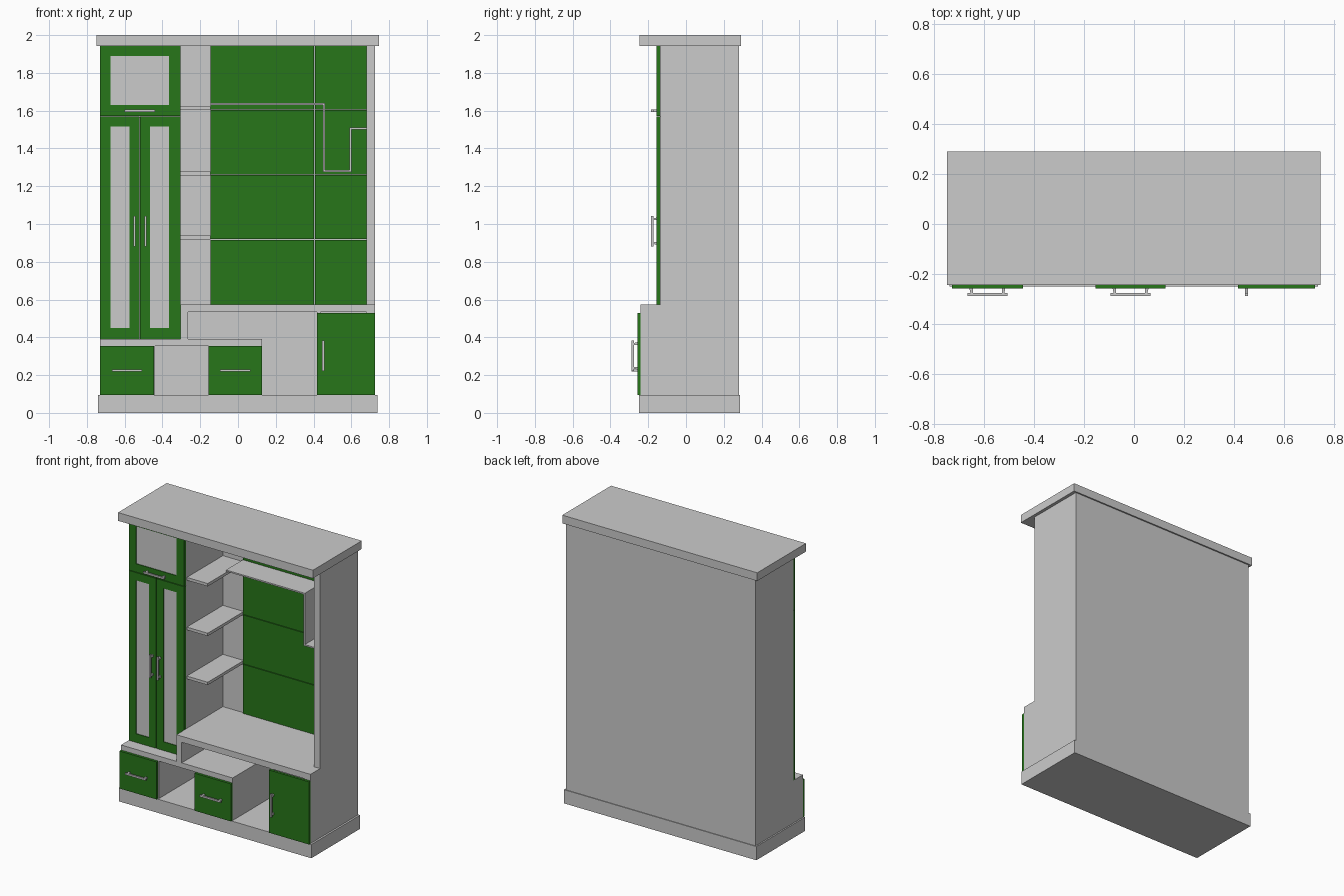
import bpy, bmesh
from mathutils import Vector

if "Cube" in bpy.data.objects:
    bpy.data.objects.remove(bpy.data.objects["Cube"])

green = bpy.data.materials.new("green_panel")
green.diffuse_color = (0.02, 0.18, 0.01, 1)
green.use_nodes = True
green.node_tree.nodes["Principled BSDF"].inputs["Base Color"].default_value = green.diffuse_color


def finish(name, bm, mat=None):
    bmesh.ops.recalc_face_normals(bm, faces=bm.faces)
    me = bpy.data.meshes.new(name)
    bm.to_mesh(me)
    bm.free()
    ob = bpy.data.objects.new(name, me)
    bpy.context.collection.objects.link(ob)
    if mat:
        me.materials.append(mat)
    return ob


def box(name, x, y, z, mat=None):
    bm = bmesh.new()
    bmesh.ops.create_cube(bm, size=1)
    for v in bm.verts:
        v.co = Vector([(r[0] + r[1]) / 2 + c * (r[1] - r[0]) for r, c in zip((x, y, z), v.co)])
    return finish(name, bm, mat)


def extrude(name, polys, vec, mat=None):
    """Extrude one or more touching polygons along vec."""
    bm = bmesh.new()
    faces = [bm.faces.new([bm.verts.new(p) for p in poly]) for poly in polys]
    bmesh.ops.remove_doubles(bm, verts=bm.verts, dist=1e-5)
    r = bmesh.ops.extrude_face_region(bm, geom=bm.faces[:])
    bmesh.ops.translate(bm, vec=vec, verts=[g for g in r["geom"] if isinstance(g, bmesh.types.BMVert)])
    return finish(name, bm, mat)


def door(name, x, z, px, pz):
    """Green frame with a slightly recessed grey pane."""
    y0, y1 = -0.155, -0.137
    rect = lambda a, b: [(a[0], y0, b[0]), (a[1], y0, b[0]), (a[1], y0, b[1]), (a[0], y0, b[1])]
    o, i = rect(x, z), rect(px, pz)
    ring = [[o[k], o[(k + 1) % 4], i[(k + 1) % 4], i[k]] for k in range(4)]
    extrude(name + "_frame", ring, (0, y1 - y0, 0), green)
    box(name + "_pane", px, (-0.150, -0.142), pz)


def handle(name, x, z, face_y, vertical=False):
    """Bar handle, tapered towards its two posts."""
    h, t, d = 0.08, 0.006, 0.03
    prof = [(-h, d), (h, d), (h, d - 0.012), (h - 0.012, d - 0.012), (h - 0.008, 0),
            (h - 0.022, 0), (h - 0.022, d - 0.012), (-h + 0.022, d - 0.012),
            (-h + 0.022, 0), (-h + 0.008, 0), (-h + 0.012, d - 0.012), (-h, d - 0.012)]
    if vertical:
        extrude(name, [[(x - t, face_y - b, z + a) for a, b in prof]], (2 * t, 0, 0))
    else:
        extrude(name, [[(x + a, face_y - b, z - t) for a, b in prof]], (0, 0, 2 * t))


# Plinth, cornice and back
box("plinth", (-0.74, 0.738), (-0.25, 0.285), (0, 0.095))
box("cornice", (-0.75, 0.747), (-0.245, 0.29), (1.943, 2.0))
box("back_panel", (-0.73, 0.725), (0.27, 0.28), (0.095, 1.943))


# Stepped side panels
def side(name, x0, x1, step):
    p = [(0.27, 0.095), (-0.24, 0.095), (-0.24, step), (-0.135, step), (-0.135, 1.943), (0.27, 1.943)]
    extrude(name, [[(x0, y, z) for y, z in p]], (x1 - x0, 0, 0))


side("left_side", -0.73, -0.71, 0.39)
side("right_side", 0.68, 0.725, 0.575)

# Tall cabinet wall and its doors
box("cabinet_wall", (-0.325, -0.305), (-0.137, 0.27), (0.39, 1.943))
door("upper_door", (-0.73, -0.305), (1.573, 1.943), (-0.675, -0.365), (1.63, 1.89))
door("left_door", (-0.73, -0.522), (0.39, 1.569), (-0.675, -0.575), (0.45, 1.515))
door("right_door", (-0.518, -0.305), (0.39, 1.569), (-0.465, -0.365), (0.45, 1.515))
box("cabinet_shelf", (-0.71, -0.325), (-0.13, 0.27), (1.56, 1.58))

# Open shelves beside the cabinet
for n, z in enumerate((0.918, 1.258, 1.603)):
    box(f"side_shelf_{n}", (-0.305, -0.145), (-0.125, 0.27), (z, z + 0.02))

# Green wall tiles separated by narrow joints
rows = [0.575, 0.918, 1.261, 1.605, 1.943]
for c, (xa, xb) in enumerate(((-0.145, 0.402), (0.408, 0.68))):
    for r in range(4):
        box(f"wall_tile_{c}_{r}", (xa, xb), (0.26, 0.27),
            (rows[r] + (0.002 if r else 0), rows[r + 1] - (0.002 if r < 3 else 0)), green)

# Zigzag wall shelf
zig = [(-0.145, 1.641), (0.461, 1.641), (0.461, 1.285), (0.591, 1.285), (0.591, 1.51), (0.68, 1.51),
       (0.68, 1.5), (0.601, 1.5), (0.601, 1.275), (0.451, 1.275), (0.451, 1.631), (-0.145, 1.631)]
extrude("zigzag_shelf", [[(x, 0.075, z) for x, z in zig]], (0, 0.185, 0))

# Counter with left leg, and lower shelf over the drawers
top = [(-0.305, 0.39), (-0.265, 0.39), (-0.265, 0.533), (0.68, 0.533), (0.68, 0.575), (-0.305, 0.575)]
extrude("counter", [[(x, -0.24, z) for x, z in top]], (0, 0.51, 0))
box("lower_shelf", (-0.71, 0.127), (-0.24, 0.27), (0.355, 0.39))

# Dividers of the lower cabinets
for n, (x, z) in enumerate(((-0.46, 0.355), (-0.157, 0.355), (0.107, 0.355), (0.417, 0.533))):
    box(f"divider_{n}", (x, x + 0.02), (-0.24, 0.27), (0.095, z))

# Drawer fronts and low door
box("left_drawer_front", (-0.73, -0.445), (-0.258, -0.24), (0.095, 0.355), green)
box("middle_drawer_front", (-0.155, 0.126), (-0.258, -0.24), (0.095, 0.355), green)
box("low_door", (0.417, 0.725), (-0.258, -0.24), (0.095, 0.53), green)

# Handles
handle("upper_door_handle", -0.52, 1.6, -0.155)
handle("left_door_handle", -0.548, 0.962, -0.155, True)
handle("right_door_handle", -0.49, 0.962, -0.155, True)
handle("left_drawer_handle", -0.588, 0.225, -0.258)
handle("middle_drawer_handle", -0.014, 0.225, -0.258)
handle("low_door_handle", 0.452, 0.302, -0.258, True)
